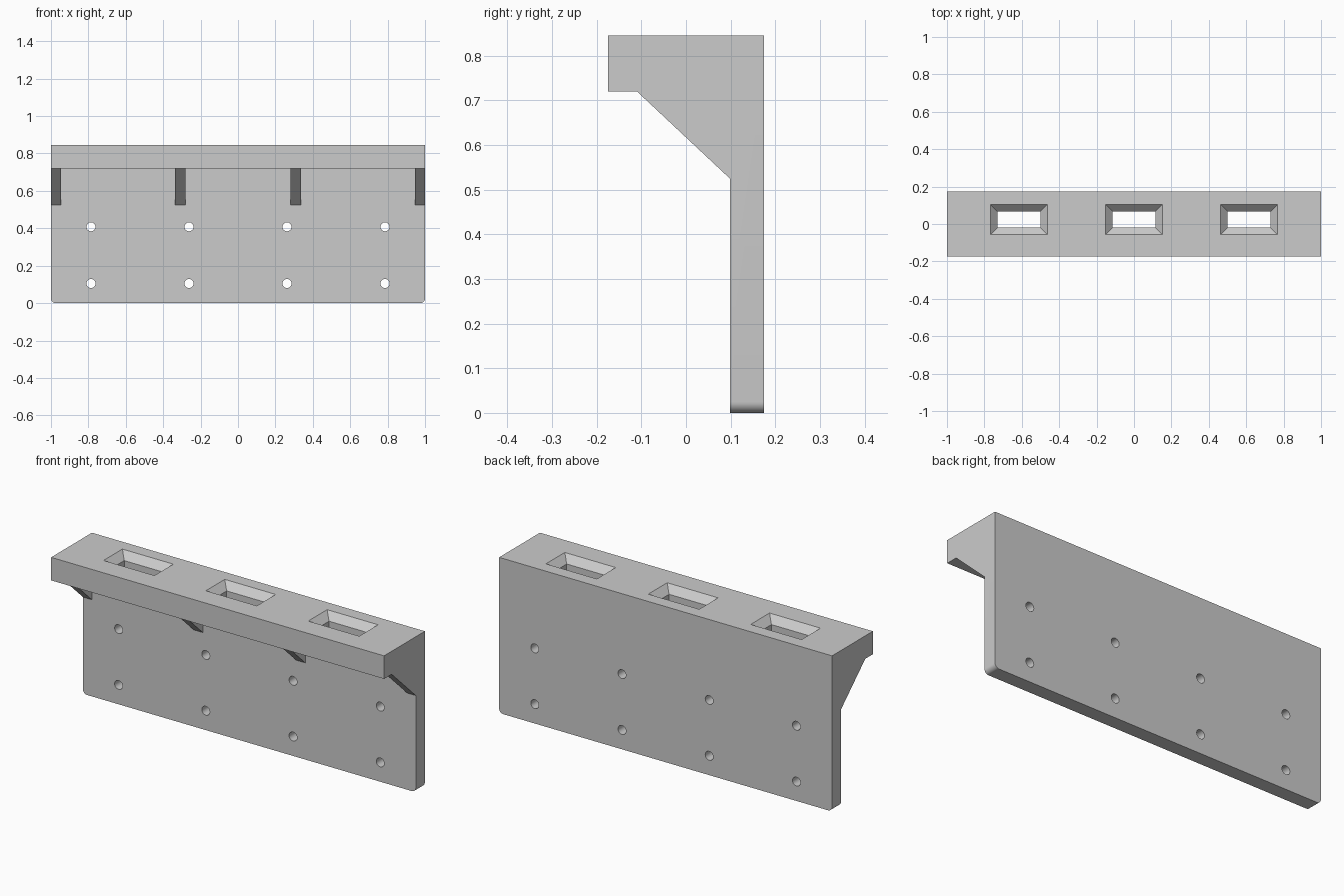
import bpy, bmesh, math
from mathutils import Matrix, Vector

if "Cube" in bpy.data.objects:
    bpy.data.objects.remove(bpy.data.objects["Cube"])

BACK, FRONT, PLATE_Y = 0.175, -0.175, 0.098
TOP, SHELF_Z = 0.845, 0.72


def to_object(name, bm):
    bmesh.ops.recalc_face_normals(bm, faces=bm.faces)
    mesh = bpy.data.meshes.new(name)
    bm.to_mesh(mesh)
    bm.free()
    obj = bpy.data.objects.new(name, mesh)
    bpy.context.collection.objects.link(obj)
    return obj


def extrude_profile(bm, points, x0, x1):
    """Extrude a (y, z) profile from x0 to x1."""
    face = bm.faces.new([bm.verts.new((x0, y, z)) for y, z in points])
    ext = bmesh.ops.extrude_face_region(bm, geom=[face])
    verts = [g for g in ext["geom"] if isinstance(g, bmesh.types.BMVert)]
    bmesh.ops.translate(bm, verts=verts, vec=(x1 - x0, 0, 0))


def loft_rects(bm, cx, cy, sections):
    """Stack rectangles of (half x, half y, z) into a closed solid."""
    rings = [[bm.verts.new((cx + sx * hx, cy + sy * hy, z))
              for sx, sy in ((-1, -1), (1, -1), (1, 1), (-1, 1))]
             for hx, hy, z in sections]
    for a, b in zip(rings, rings[1:]):
        for i in range(4):
            j = (i + 1) % 4
            bm.faces.new((a[i], a[j], b[j], b[i]))
    bm.faces.new(rings[0])
    bm.faces.new(rings[-1])


def boolean(target, tool, operation):
    tool.hide_render = True
    mod = target.modifiers.new(tool.name, "BOOLEAN")
    mod.operation = operation
    mod.solver = "EXACT"
    mod.object = tool
    bpy.context.view_layer.objects.active = target
    bpy.ops.object.modifier_apply(modifier=mod.name)
    bpy.data.objects.remove(tool)


# Back plate and top shelf as one L-shaped bar with rounded lower corners
bm = bmesh.new()
extrude_profile(bm, [(BACK, 0), (BACK, TOP), (FRONT, TOP), (FRONT, SHELF_Z),
                     (PLATE_Y, SHELF_Z), (PLATE_Y, 0)], -1, 1)
corners = [e for e in bm.edges
           if all(abs(v.co.z) < 1e-5 for v in e.verts)
           and abs(e.verts[0].co.x - e.verts[1].co.x) < 1e-5]
bmesh.ops.bevel(bm, geom=corners, offset=0.025, segments=8, profile=0.5,
                affect="EDGES")
bracket = to_object("shelf_bracket", bm)

# Four support ribs, sunk a little into the plate and shelf
bm = bmesh.new()
for x0, x1 in ((-1, -0.947), (-0.336, -0.28), (0.28, 0.336), (0.947, 1)):
    extrude_profile(bm, [(-0.11, SHELF_Z), (PLATE_Y, 0.525),
                         (PLATE_Y + 0.03, 0.525), (PLATE_Y + 0.03, SHELF_Z + 0.03),
                         (-0.11, SHELF_Z + 0.03)], x0, x1)
boolean(bracket, to_object("support_ribs", bm), "UNION")

# Three chamfered slots through the shelf
bm = bmesh.new()
for cx in (-0.615, 0, 0.615):
    loft_rects(bm, cx, 0.024, [(0.115, 0.043, SHELF_Z - 0.05),
                               (0.115, 0.043, TOP - 0.038),
                               (0.153, 0.081, TOP),
                               (0.153, 0.081, TOP + 0.05)])
boolean(bracket, to_object("slot_cutter", bm), "DIFFERENCE")

# Two rows of screw holes through the plate
bm = bmesh.new()
for x in (-0.786, -0.262, 0.262, 0.786):
    for z in (0.105, 0.408):
        bmesh.ops.create_cone(
            bm, cap_ends=True, segments=32, radius1=0.024, radius2=0.024, depth=0.3,
            matrix=Matrix.Translation(Vector((x, 0.137, z)))
            @ Matrix.Rotation(math.pi / 2, 4, "X"))
boolean(bracket, to_object("screw_hole_cutter", bm), "DIFFERENCE")

# Smooth holes and rounded corners, keep hard edges crisp
bracket.select_set(True)
bpy.context.view_layer.objects.active = bracket
bpy.ops.object.shade_smooth_by_angle(angle=math.radians(30))
